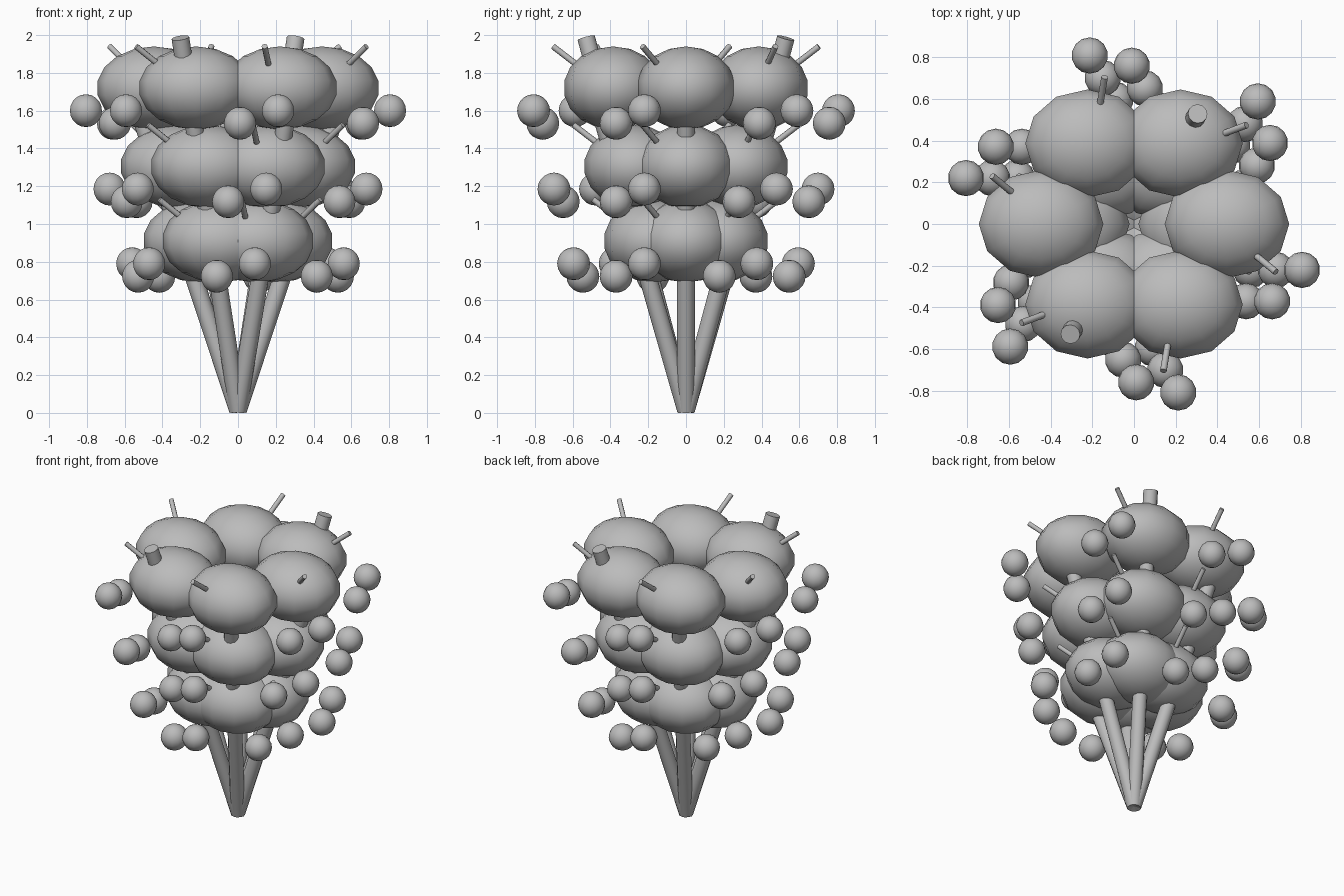
import bpy
import math
from mathutils import Vector, Matrix

if "Cube" in bpy.data.objects:
    bpy.data.objects.remove(bpy.data.objects["Cube"])

gray = bpy.data.materials.new("plain gray")
gray.diffuse_color = (0.5, 0.5, 0.5, 1)
gray.use_nodes = True
gray.node_tree.nodes["Principled BSDF"].inputs["Base Color"].default_value = gray.diffuse_color


def finish(name, angle):
    ob = bpy.context.object
    ob.name = name
    ob.data.materials.append(gray)
    bpy.ops.object.shade_smooth_by_angle(angle=math.radians(angle))
    return ob


def rod(name, a, b, radius, sides):
    """Cylinder running from point a to point b."""
    d = b - a
    bpy.ops.mesh.primitive_cylinder_add(
        vertices=sides, radius=radius, depth=d.length, location=(a + b) / 2,
        rotation=d.to_track_quat('Z', 'Y').to_euler())
    return finish(name, 50)


def ball(name, centre, radii, segments, rings):
    bpy.ops.mesh.primitive_uv_sphere_add(
        segments=segments, ring_count=rings, radius=1, location=centre)
    bpy.context.object.scale = radii
    return finish(name, 80)


# foliage tiers: clump distance from the axis and clump height
TIERS = [(0.20, 0.91), (0.32, 1.305), (0.445, 1.72)]

for i in range(6):
    turn = Matrix.Rotation(math.radians(60 * i), 3, 'Z')

    # leaning branch; two opposite ones poke out of the crown
    tip_z = 1.985 if i in (1, 4) else 1.855
    rod("branch", Vector((0, 0, 0.014)), turn @ Vector((0.61, 0, tip_z)), 0.047, 12)

    for r, z in TIERS:
        # leaf clump, flattened along the world axes
        ball("leaf_clump", turn @ Vector((r, 0, z)), (0.303, 0.263, 0.22), 12, 9)
        # twig rising out of the clump
        rod("twig", turn @ Vector((r - 0.02, -0.02, z - 0.03)),
            turn @ Vector((r + 0.235, -0.23, z + 0.22)), 0.016, 8)
        # pair of round fruits beside the clump
        ball("fruit", turn @ Vector((r + 0.36, -0.22, z - 0.12)), (0.087,) * 3, 14, 10)
        ball("fruit", turn @ Vector((r + 0.217, -0.37, z - 0.187)), (0.087,) * 3, 14, 10)
